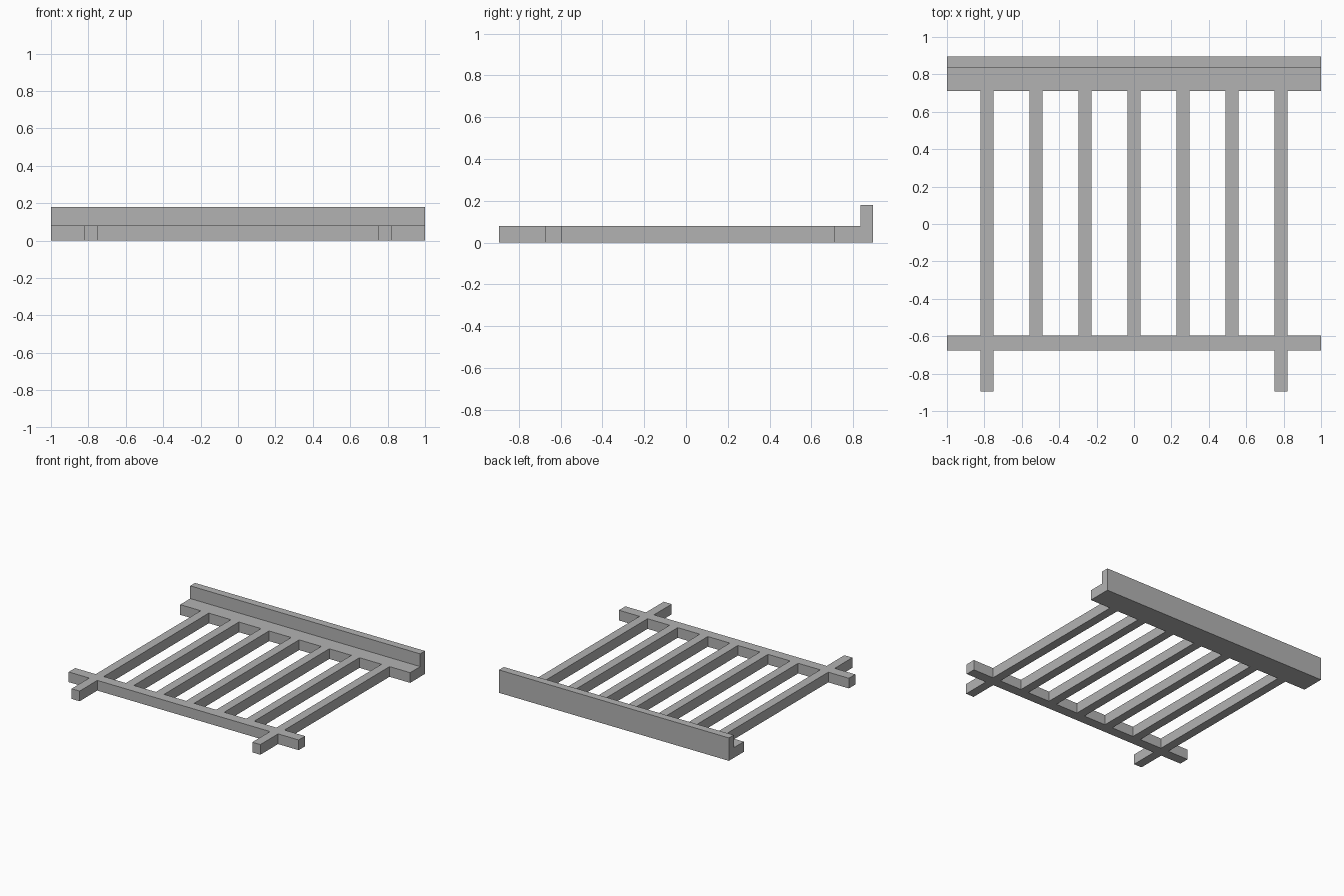
import bpy
import bmesh

cube = bpy.data.objects.get("Cube")
if cube:
    bpy.data.objects.remove(cube, do_unlink=True)

grey = bpy.data.materials.new("plain_grey")
grey.use_nodes = True
colour = (0.45, 0.45, 0.45, 1)
grey.diffuse_color = colour
grey.node_tree.nodes["Principled BSDF"].inputs["Base Color"].default_value = colour

THICK = 0.08
SLAT_HALF = 0.035
SPACING = 0.262
BACK, LEDGE = 0.895, 0.71
RAIL_BACK, RAIL_FRONT = -0.595, -0.675


def extrude_x(name, profile, x0, x1):
    """Sweep a (y, z) profile along x into a solid."""
    bm = bmesh.new()
    face = bm.faces.new([bm.verts.new((x0, y, z)) for y, z in profile])
    swept = bmesh.ops.extrude_face_region(bm, geom=[face])["geom"]
    moved = [v for v in swept if isinstance(v, bmesh.types.BMVert)]
    bmesh.ops.translate(bm, verts=moved, vec=(x1 - x0, 0, 0))
    bmesh.ops.recalc_face_normals(bm, faces=bm.faces)
    mesh = bpy.data.meshes.new(name)
    bm.to_mesh(mesh)
    bm.free()
    mesh.materials.append(grey)
    obj = bpy.data.objects.new(name, mesh)
    bpy.context.collection.objects.link(obj)
    return obj


def bar(name, x0, x1, y0, y1):
    return extrude_x(name, [(y0, 0), (y1, 0), (y1, THICK), (y0, THICK)], x0, x1)


# L-shaped back rail with its raised lip
lip = BACK - 0.06
extrude_x("back_rail", [(LEDGE, 0), (BACK, 0), (BACK, 0.18), (lip, 0.18),
                        (lip, THICK), (LEDGE, THICK)], -1, 1)

# Front cross rail
bar("front_rail", -1, 1, RAIL_FRONT, RAIL_BACK)

# Seven slats; the outer pair continue past the front rail
for i in range(-3, 4):
    x = i * SPACING
    bar(f"slat_{i + 4}", x - SLAT_HALF, x + SLAT_HALF, RAIL_BACK, LEDGE)
    if abs(i) == 3:
        side = "left" if i > 0 else "right"
        bar(f"{side}_front_stub", x - SLAT_HALF, x + SLAT_HALF, -BACK, RAIL_FRONT)
